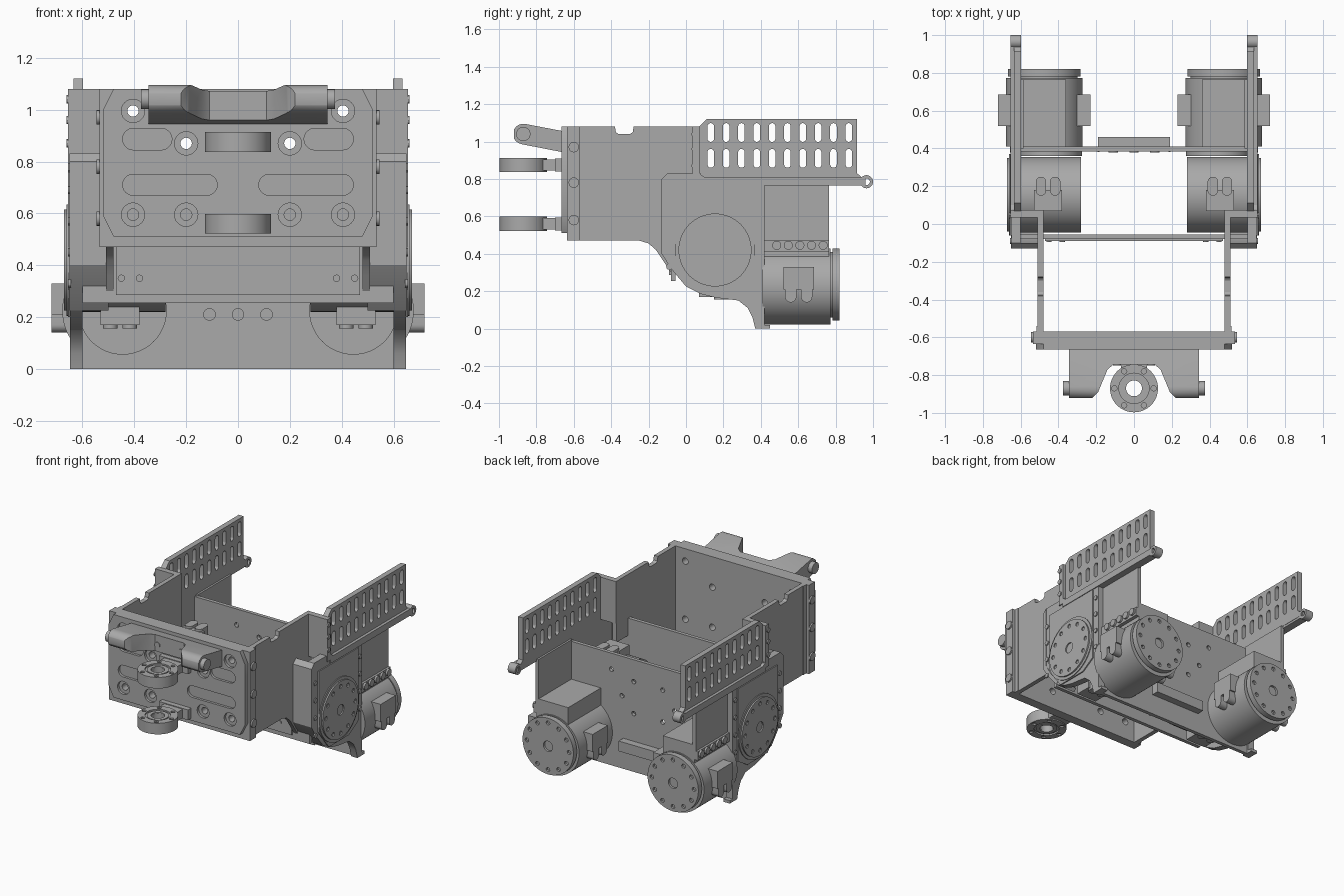
import bpy, bmesh, math
from mathutils import Vector

if "Cube" in bpy.data.objects:
    bpy.data.objects.remove(bpy.data.objects["Cube"], do_unlink=True)

steel = bpy.data.materials.new("satin grey")
steel.use_nodes = True
steel.diffuse_color = (0.4, 0.4, 0.4, 1)
steel.node_tree.nodes["Principled BSDF"].inputs["Base Color"].default_value = (0.4, 0.4, 0.4, 1)


# Outline helpers: each gives a list of 2D points
def disc(u, v, r, n=36):
    return [(u + r * math.cos(2 * math.pi * i / n), v + r * math.sin(2 * math.pi * i / n)) for i in range(n)]


def rect(u0, v0, u1, v1):
    return [(u0, v0), (u1, v0), (u1, v1), (u0, v1)]


def slot(u0, v0, u1, v1, n=8):
    r = min(u1 - u0, v1 - v0) / 2
    r *= 0.999
    pts = []
    corners = [(u1 - r, v1 - r), (u0 + r, v1 - r), (u0 + r, v0 + r), (u1 - r, v0 + r)]
    for k, (cu, cv) in enumerate(corners):
        for i in range(n + 1):
            a = (k + i / n) * math.pi / 2
            pts.append((cu + r * math.cos(a), cv + r * math.sin(a)))
    return pts


def ring_of(u, v, r, count, size):
    return [disc(u + r * math.cos(2 * math.pi * i / count), v + r * math.sin(2 * math.pi * i / count), size, 12)
            for i in range(count)]


# Solid made of outlines extruded along one axis
def solid(name, outlines, axis, a, b, mirror=False):
    bm = bmesh.new()
    place = {"x": lambda u, v, t: (t, u, v), "y": lambda u, v, t: (u, t, v), "z": lambda u, v, t: (u, v, t)}[axis]
    for pts in outlines:
        face = bm.faces.new([bm.verts.new(place(u, v, a)) for u, v in pts])
        new = bmesh.ops.extrude_face_region(bm, geom=[face])["geom"]
        move = Vector(place(0, 0, b - a))
        bmesh.ops.translate(bm, vec=move, verts=[g for g in new if isinstance(g, bmesh.types.BMVert)])
    bmesh.ops.recalc_face_normals(bm, faces=bm.faces)
    mesh = bpy.data.meshes.new(name)
    bm.to_mesh(mesh)
    bm.free()
    mesh.materials.append(steel)
    obj = bpy.data.objects.new(name, mesh)
    bpy.context.collection.objects.link(obj)
    if mirror:
        obj.modifiers.new("Mirror", "MIRROR")
    return obj


def cut(obj, outlines, axis, a, b, op="DIFFERENCE"):
    tool = solid("cutter", outlines, axis, a, b)
    mod = obj.modifiers.new("Cut", "BOOLEAN")
    mod.operation, mod.object, mod.solver = op, tool, "EXACT"
    bpy.context.view_layer.objects.active = obj
    if obj.modifiers[0] != mod:
        bpy.ops.object.modifier_move_to_index(modifier="Cut", index=0)
    bpy.ops.object.modifier_apply(modifier="Cut")
    bpy.data.objects.remove(tool, do_unlink=True)


def both(points):
    return [(s * x, z) for x, z in points for s in (-1, 1)]


# Front bulkhead with pockets and countersunk holes
holes = both([(0.405, 0.995), (0.2, 0.87), (0.405, 0.595), (0.2, 0.595)])
frame = solid("bulkhead_frame", [rect(-0.535, 0.47, 0.535, 1.08)], "y", -0.635, -0.57)
cut(frame, [disc(x, z, 0.022, 20) for x, z in holes], "y", -0.8, -0.5)
c = 0.04
plate = solid("front_plate", [[(-0.52, 0.51 + 2 * c), (-0.52 + c, 0.51), (0.52 - c, 0.51), (0.52, 0.51 + 2 * c),
                               (0.52, 1.08 - 2 * c), (0.52 - c, 1.08), (c - 0.52, 1.08), (-0.52, 1.08 - 2 * c)]],
              "y", -0.665, -0.635)
cut(plate, [disc(x, z, 0.022, 20) for x, z in holes], "y", -0.8, -0.5)
cut(plate, [disc(x, z, 0.045, 24) for x, z in holes], "y", -0.7, -0.648)
cut(plate, [slot(0.255, 0.845, 0.445, 0.928), slot(-0.445, 0.845, -0.255, 0.928),
            slot(0.08, 0.67, 0.445, 0.75), slot(-0.445, 0.67, -0.08, 0.75)], "y", -0.7, -0.648)
solid("bulkhead_side_bolts", [disc(-0.6, z, 0.028, 16) for z in (0.58, 0.78, 0.97)], "x", 0.53, 0.545, True)
solid("bulkhead_flange", [rect(-0.57, 0.47, -0.54, 1.08)], "x", 0.48, 0.515, True)

# Carrying handle: plan outline trimmed by the side outline
handle = solid("handle", [[(-0.345, -0.66), (-0.345, -0.92), (-0.22, -0.92), (-0.19, -0.89), (-0.14, -0.77),
                           (-0.11, -0.745), (0.11, -0.745), (0.14, -0.77), (0.19, -0.89), (0.22, -0.92),
                           (0.345, -0.92), (0.345, -0.66)]], "z", 0.9, 1.15)
tip = [(-0.87 + 0.055 * math.cos(a), 1.04 + 0.055 * math.sin(a))
       for a in [math.radians(80 + 18 * i) for i in range(11)]]
cut(handle, [tip + [(-0.67, 0.945), (-0.655, 0.945), (-0.655, 1.055)]], "x", -0.5, 0.5, "INTERSECT")
solid("handle_pivot", [disc(-0.87, 1.04, 0.038)], "x", 0.34, 0.375, True)
solid("handle_screws", [disc(x, 1.005, 0.02, 16) for x in (-0.09, 0.09)], "y", -0.75, -0.744)

# Two hitch rings
for label, z in (("upper", 0.875), ("lower", 0.56)):
    ring = solid(label + "_hitch_ring", [disc(0, -0.87, 0.127, 48)], "z", z - 0.038, z + 0.038)
    cut(ring, [disc(0, -0.87, 0.042)], "z", z - 0.1, z + 0.1)
    for s in (-1, 1):
        cut(ring, [disc(0, -0.87, 0.08)], "z", z + s * 0.028, z + s * 0.06)
        cut(ring, ring_of(0, -0.87, 0.104, 6, 0.014), "z", z + s * 0.028, z + s * 0.06)
    bearing = solid(label + "_hitch_bearing", [disc(0, -0.87, 0.068)], "z", z - 0.034, z + 0.034)
    cut(bearing, [disc(0, -0.87, 0.043)], "z", z - 0.1, z + 0.1)
    solid(label + "_hitch_neck", [rect(-0.07, -0.765, 0.07, -0.66)], "z", z - 0.03, z + 0.03)
    solid(label + "_hitch_foot", [rect(-0.11, z - 0.035, 0.11, z + 0.035)], "y", -0.7, -0.66)

# Front side walls with a notch in the top edge
solid("front_side_wall", [[(-0.6, 0.47), (-0.25, 0.47), (-0.2, 0.455), (-0.16, 0.42), (-0.12, 0.36), (-0.08, 0.3),
                           (-0.08, 0.66), (0.07, 0.66), (0.07, 1.08), (-0.28, 1.08), (-0.285, 1.05), (-0.3, 1.04),
                           (-0.36, 1.04), (-0.375, 1.05), (-0.38, 1.08), (-0.6, 1.08)]], "x", 0.48, 0.51, True)
solid("wall_joint_bolts", [disc(0.045, z, 0.016, 12) for z in (0.87, 0.96, 1.04)], "x", 0.655, 0.662, True)
solid("shoulder_wall", [rect(0.48, 0.79, 0.655, 1.08)], "y", 0.035, 0.075, True)
solid("shoulder_skin", [[(-0.13, 0.8), (-0.13, 0.4), (-0.08, 0.32), (0, 0.225), (0.02, 0.245), (-0.06, 0.34),
                         (-0.1, 0.41), (-0.1, 0.83)]], "x", 0.5, 0.65, True)

# Middle and rear cross walls
solid("middle_wall", [rect(-0.6, 0.255, 0.6, 0.78)], "y", -0.08, -0.055)
solid("middle_wall_panel", [rect(-0.47, 0.285, 0.47, 0.76)], "y", -0.09, -0.08)
solid("middle_wall_bolts", [disc(x, 0.35, 0.014, 12) for x in (-0.45, -0.38, 0.38, 0.45)], "y", -0.096, -0.09)
rear = solid("rear_wall", [rect(-0.62, 0, 0.62, 0.77)], "y", 0.385, 0.41)
cut(rear, [disc(x, z, 0.016, 12) for x, z in both([(0.11, 0.4), (0.2, 0.5), (0.11, 0.62), (0.28, 0.66)])],
    "y", 0.3, 0.5)
solid("rear_wall_bolts", [disc(x, 0.21, 0.024, 16) for x in (-0.11, 0, 0.11)], "y", 0.378, 0.385)
solid("rear_wall_rib", [rect(0.183, 0, 0.193, 0.4)], "y", 0.38, 0.385, True)
solid("rear_tab", [rect(-0.19, 0.14, 0.19, 0.21)], "y", 0.41, 0.46)

# Outer side plates
solid("side_plate", [[(-0.13, 0.8), (-0.1, 0.83), (0.08, 0.83), (0.08, 0.79), (0.42, 0.79), (0.42, 0.02), (0.45, 0.02),
                      (0.45, 0), (0.37, 0), (0.355, 0.06), (0.33, 0.11), (0.28, 0.15), (0.16, 0.165), (0.08, 0.185),
                      (0, 0.225), (-0.08, 0.32), (-0.13, 0.4)]], "x", 0.6, 0.648, True)
solid("hub_pad", [[(-0.06, 0.34), (-0.06, 0.76), (0.37, 0.76), (0.37, 0.26), (0.27, 0.2), (0.05, 0.2)]],
      "x", 0.645, 0.656, True)
solid("side_plate_bolts", [disc(y, z, 0.016, 12) for y in (-0.09, 0.395) for z in (0.33, 0.45, 0.57, 0.69)],
      "x", 0.645, 0.656, True)
solid("rear_side_panel", [rect(0.4, 0.42, 0.765, 0.78)], "x", 0.585, 0.61, True)
solid("panel_foot", [rect(0.41, 0.41, 0.765, 0.47)], "x", 0.6, 0.625, True)
solid("panel_foot_bolts", [disc(0.485 + 0.062 * i, 0.445, 0.024, 16) for i in range(5)], "x", 0.62, 0.638, True)

# Slotted upper rails
rail = solid("slotted_rail", [[(0.07, 0.78), (0.07, 1.08), (0.11, 1.12), (0.915, 1.12), (0.915, 0.83), (0.95, 0.8),
                               (0.95, 0.78)]], "x", 0.598, 0.635, True)
cut(rail, [slot(0.115 + 0.082 * i, z, 0.15 + 0.082 * i, z + 0.1) for i in range(10) for z in (0.86, 0.998)],
    "x", 0.5, 0.8)
solid("rail_ledge", [[(0.07, 0.765), (0.07, 0.83), (0.1, 0.81), (0.96, 0.81), (0.96, 0.765)]], "x", 0.6, 0.655, True)
eye = solid("rail_end_eye", [disc(0.965, 0.785, 0.035)], "x", 0.598, 0.655, True)
cut(eye, [disc(0.965, 0.785, 0.018, 20)], "x", 0.5, 0.8)

# Side drum motors with bolted hub faces
hy, hz = 0.155, 0.42
solid("drum_motor", [disc(hy, hz, 0.2, 64)], "x", 0.28, 0.61, True)
solid("hub_rim", [disc(hy, hz, 0.215, 64)], "x", 0.64, 0.662, True)
hub = solid("hub_face", [disc(hy, hz, 0.195, 64)], "x", 0.66, 0.672, True)
cut(hub, ring_of(hy, hz, 0.16, 12, 0.014) + [disc(hy, hz, 0.035, 24)], "x", 0.664, 0.8)
solid("drum_connector", [rect(0.38, 0.07, 0.53, 0.18)], "z", 0.17, 0.67, True)
for z in (0.185, 0.655):
    solid("drum_plugs", [slot(x, 0.15, x + 0.055, 0.25) for x in (0.39, 0.465)], "z", z - 0.03, z + 0.03, True)

# Rear drum motors
mx, mz = 0.475, 0.225
solid("rear_motor", [disc(mx, mz, 0.203, 64)], "y", 0.41, 0.772, True)
solid("rear_motor_front", [disc(mx - 0.03, mz, 0.17, 48)], "y", 0.36, 0.41, True)
solid("rear_motor_groove", [disc(mx, mz + 0.01, 0.175, 64)], "y", 0.77, 0.785, True)
cap = solid("rear_motor_cap", [disc(mx, mz + 0.01, 0.193, 64)], "y", 0.782, 0.82, True)
cut(cap, ring_of(mx, mz + 0.01, 0.16, 12, 0.014) + [disc(mx, mz + 0.01, 0.035, 24)], "y", 0.805, 0.9)
solid("rear_motor_saddle", [rect(0.36, 0.41, 0.6, 0.765)], "z", 0.3, 0.51, True)
solid("rear_motor_connector", [rect(0.52, 0.21, 0.685, 0.33)], "x", mx - 0.245, mx + 0.245, True)
for x in (mx - 0.215, mx + 0.215):
    solid("rear_motor_plugs", [slot(y, 0.14, y + 0.06, 0.24) for y in (0.53, 0.615)], "x", x - 0.03, x + 0.03, True)

# Keep edges crisp and curved walls smooth
for obj in bpy.context.scene.objects:
    if obj.type == "MESH":
        obj.select_set(True)
        bpy.context.view_layer.objects.active = obj
bpy.ops.object.shade_smooth_by_angle(angle=math.radians(30))
